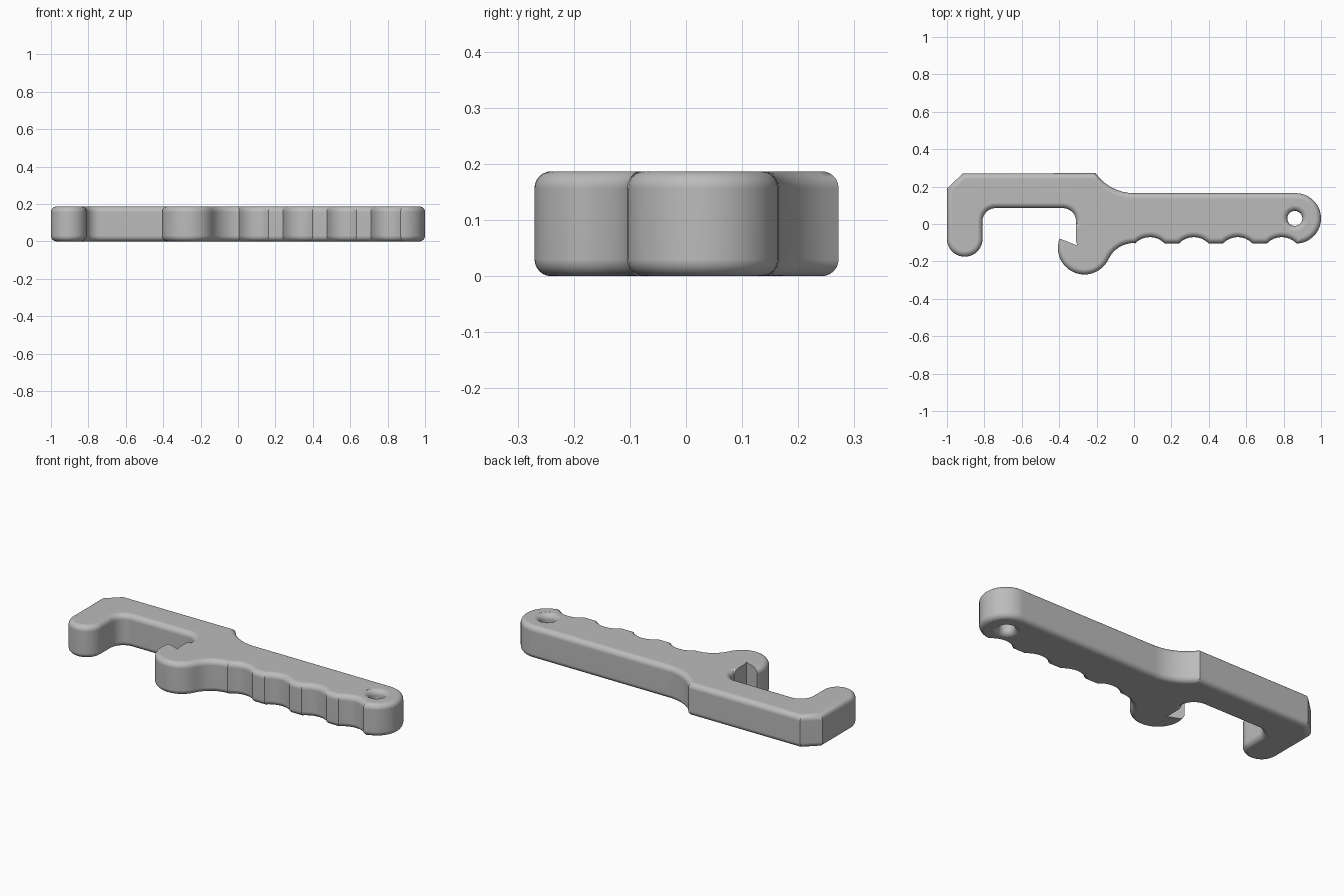
import bpy, bmesh, math
from math import sin, cos, radians, pi

H, R = 0.187, 0.03          # plate thickness and edge rounding

if "Cube" in bpy.data.objects:
    bpy.data.objects.remove(bpy.data.objects["Cube"])


def arc(cx, cy, r, a, b, n):
    return [(cx + r * cos(radians(a + (b - a) * i / n)),
             cy + r * sin(radians(a + (b - a) * i / n))) for i in range(n + 1)]


def inset(points, d):
    """Move a counter-clockwise outline inward by d with mitred corners."""
    out = []
    for i, (x, y) in enumerate(points):
        (px, py), (qx, qy) = points[i - 1], points[(i + 1) % len(points)]
        l1, l2 = math.hypot(x - px, y - py), math.hypot(qx - x, qy - y)
        n1 = ((py - y) / l1, (x - px) / l1)
        n2 = ((y - qy) / l2, (qx - x) / l2)
        k = d / (1 + n1[0] * n2[0] + n1[1] * n2[1])
        out.append((x + k * (n1[0] + n2[0]), y + k * (n1[1] + n2[1])))
    return out


def loft(name, rings):
    """Skin a stack of (outline, z) rings and cap both ends."""
    bm = bmesh.new()
    loops = [[bm.verts.new((x, y, z)) for x, y in pts] for pts, z in rings]
    for a, b in zip(loops, loops[1:]):
        for i in range(len(a)):
            j = (i + 1) % len(a)
            bm.faces.new((a[i], a[j], b[j], b[i]))
    bm.faces.new(loops[0][::-1])
    bm.faces.new(loops[-1])
    bmesh.ops.recalc_face_normals(bm, faces=bm.faces)
    mesh = bpy.data.meshes.new(name)
    bm.to_mesh(mesh)
    bm.free()
    ob = bpy.data.objects.new(name, mesh)
    bpy.context.collection.objects.link(ob)
    return ob


# Outline: end jaw, gap, round jaw, grip with finger scallops, tail, back
outline = arc(-0.905, -0.08, 0.095, 180, 360, 20)
outline += arc(-0.74, 0.015, 0.07, 180, 90, 8)
outline += arc(-0.38, 0.015, 0.07, 90, 0, 8)
outline += arc(-0.265, -0.128, 0.142, 108.5, 335, 28)
outline += arc(0, -0.2515, 0.15, 155, 90, 8)[1:]
for i in range(4):
    outline += arc(0.085 + 0.235 * i, -0.179, 0.109, 136, 44, 8)
outline += arc(0.865, 0.03, 0.135, -88, 90, 18)
outline += arc(0, 0.415, 0.25, 270, 214.9, 8)
outline += [(-0.915, 0.27), (-1, 0.19)]

# Body with rounded upper and lower edges
steps = [radians(15 * i) for i in range(7)]
lower = [(R * (1 - sin(t)), R * (1 - cos(t))) for t in steps]
profile = lower + [(d, H - z) for d, z in reversed(lower)]
body = loft("opener_body", [(inset(outline, d), z) for d, z in profile])

# Cutter for the sharp catch in the round jaw
notch = [(-0.45, -0.057), (-0.303, -0.115), (-0.311, -0.09),
         (-0.311, 0.006), (-0.33, 0.03), (-0.45, 0.03)]
notch_cutter = loft("notch_cutter", [(notch, -0.05), (notch, H + 0.05)])

# Cutter for the flared hanging hole
flare = [(0.07 - R * sin(t), R * (1 - cos(t))) for t in [0.1] + steps[1:]]
flare = [(flare[0][0], -0.02)] + flare
flare += [(r, H - z) for r, z in reversed(flare)]
hole_cutter = loft("hole_cutter",
                   [(arc(0.86, 0.03, r, 0, 360, 32)[:-1], z) for r, z in flare])

# Cut both features
bpy.context.view_layer.objects.active = body
body.select_set(True)
for cutter in (notch_cutter, hole_cutter):
    mod = body.modifiers.new("cut", "BOOLEAN")
    mod.object, mod.operation, mod.solver = cutter, "DIFFERENCE", "EXACT"
    bpy.ops.object.modifier_apply(modifier=mod.name)
    bpy.data.objects.remove(cutter)

# Smooth rounded edges, crisp corners, flat large faces
bpy.ops.object.shade_smooth_by_angle(angle=radians(30))
weighted = body.modifiers.new("weighted_normals", "WEIGHTED_NORMAL")
weighted.keep_sharp = True

# Plain grey
grey = bpy.data.materials.new("plain_grey")
grey.use_nodes = True
colour = (0.5, 0.5, 0.5, 1)
grey.diffuse_color = colour
grey.node_tree.nodes["Principled BSDF"].inputs["Base Color"].default_value = colour
body.data.materials.clear()
body.data.materials.append(grey)
